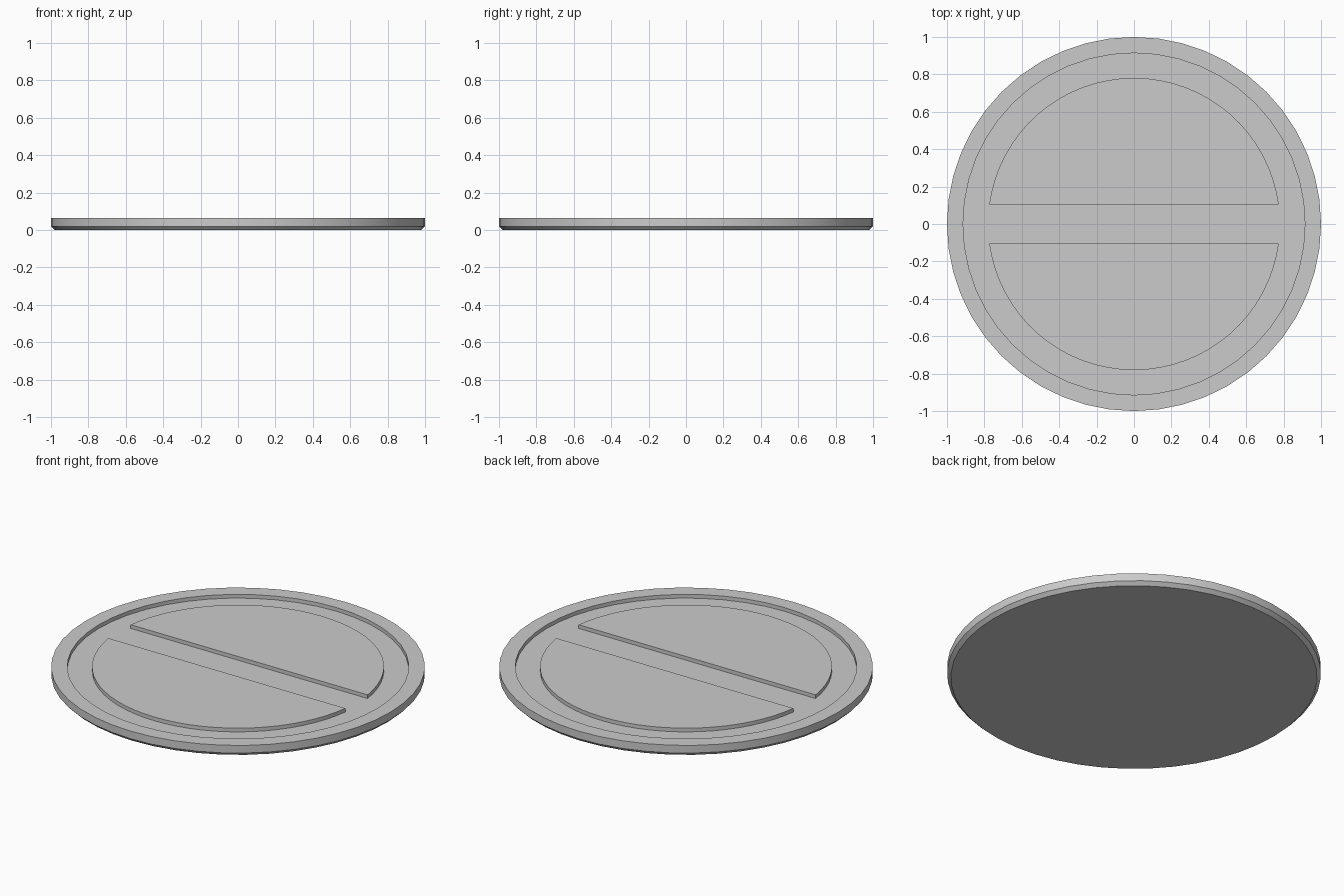
import bpy, bmesh, math

if "Cube" in bpy.data.objects:
    bpy.data.objects.remove(bpy.data.objects["Cube"], do_unlink=True)

SEGMENTS = 48
TOP = 0.065       # rim and raised panel height
FLOOR = 0.043     # recessed face height

# One grey metal for the whole disc
grey = bpy.data.materials.new("grey metal")
grey.use_nodes = True
colour = (0.6, 0.6, 0.6, 1)
grey.diffuse_color = colour
grey.node_tree.nodes["Principled BSDF"].inputs["Base Color"].default_value = colour


def finish(name, bm):
    bmesh.ops.recalc_face_normals(bm, faces=bm.faces)
    mesh = bpy.data.meshes.new(name)
    bm.to_mesh(mesh)
    bm.free()
    mesh.materials.append(grey)
    obj = bpy.data.objects.new(name, mesh)
    bpy.context.collection.objects.link(obj)
    bpy.ops.object.select_all(action="DESELECT")
    obj.select_set(True)
    bpy.context.view_layer.objects.active = obj
    bpy.ops.object.shade_smooth_by_angle(angle=math.radians(20))
    return obj


def lathe(name, profile):
    """Turn a (radius, z) profile about z and cap both ends."""
    bm = bmesh.new()
    rings = []
    for r, z in profile:
        angles = [math.tau * i / SEGMENTS for i in range(SEGMENTS)]
        rings.append([bm.verts.new((r * math.cos(a), r * math.sin(a), z)) for a in angles])
    for low, high in zip(rings, rings[1:]):
        for i in range(SEGMENTS):
            j = (i + 1) % SEGMENTS
            bm.faces.new((low[i], low[j], high[j], high[i]))
    bm.faces.new(rings[0])
    bm.faces.new(rings[-1])
    return finish(name, bm)


def half_panel(name, side, radius=0.781, gap=0.104, steps=32):
    """Raised circle segment on one side of the central channel."""
    start = math.asin(gap / radius)
    bm = bmesh.new()
    outline = []
    for i in range(steps + 1):
        a = start + (math.pi - 2 * start) * i / steps
        outline.append(bm.verts.new((radius * math.cos(a), side * radius * math.sin(a), FLOOR)))
    base = bm.faces.new(outline)
    lifted = bmesh.ops.extrude_face_region(bm, geom=[base])["geom"]
    verts = [v for v in lifted if isinstance(v, bmesh.types.BMVert)]
    bmesh.ops.translate(bm, verts=verts, vec=(0, 0, TOP - FLOOR))
    # Drop the hidden underside, which rests on the recessed face
    under = [f for f in bm.faces if all(v.co.z < FLOOR + 0.001 for v in f.verts)]
    bmesh.ops.delete(bm, geom=under, context="FACES_ONLY")
    return finish(name, bm)


# Disc with chamfered lower edge, flat rim and recessed face
lathe("rimmed_disc", [(0.98, 0), (1, 0.02), (1, TOP), (0.914, TOP), (0.914, FLOOR)])

# Two raised half panels
half_panel("back_half_panel", 1)
half_panel("front_half_panel", -1)
